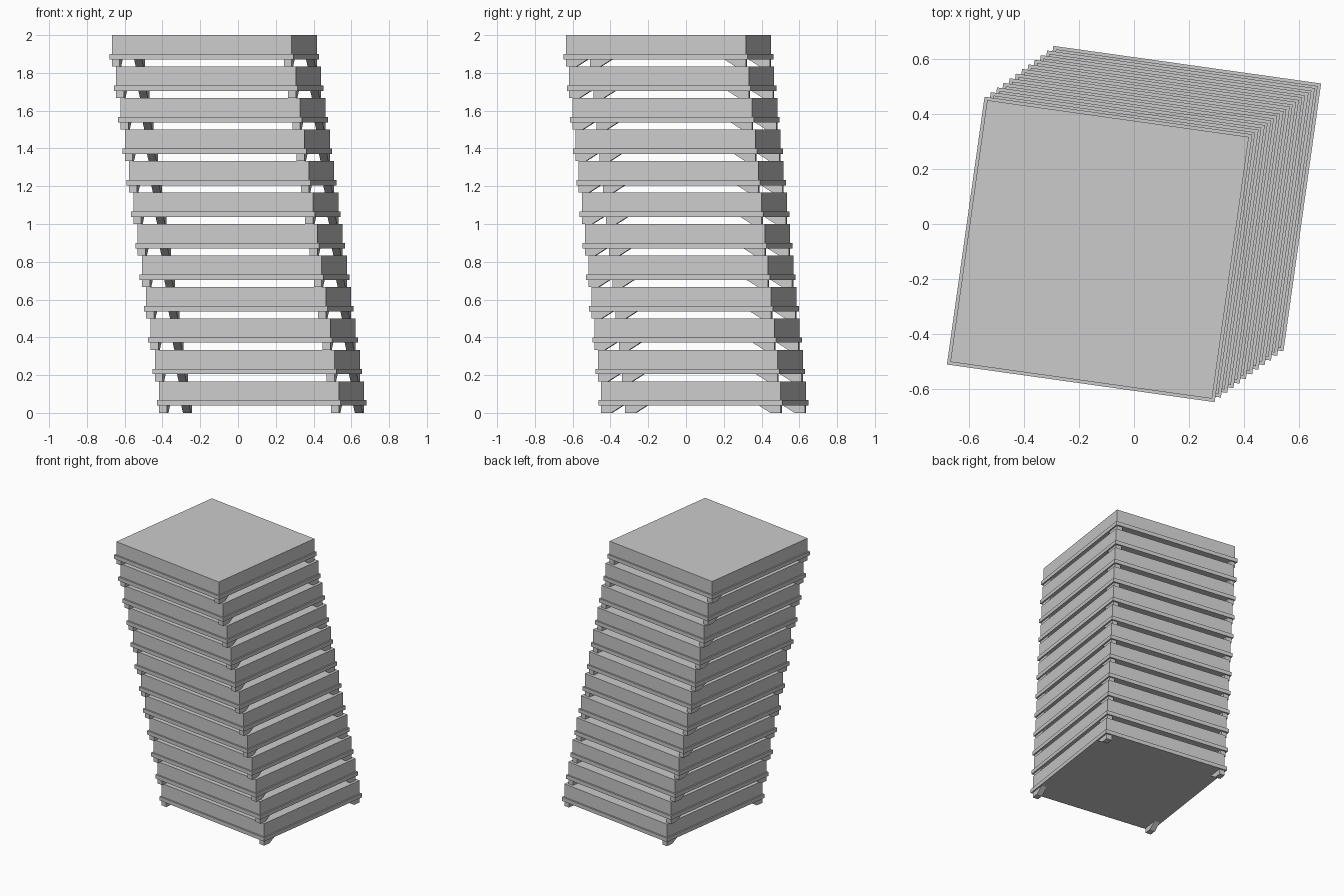
import bpy, bmesh
from math import radians
from mathutils import Matrix, Vector

if "Cube" in bpy.data.objects:
    bpy.data.objects.remove(bpy.data.objects["Cube"])

LEVELS, PITCH = 12, 2 / 12
TURN = Matrix.Rotation(radians(-8), 4, 'Z')
BODY, RIM = 0.961, 0.983            # side lengths
RIM_LOW, RIM_TOP = 0.038, 0.067


def make(name, bm, place):
    bmesh.ops.recalc_face_normals(bm, faces=bm.faces)
    mesh = bpy.data.meshes.new(name)
    bm.to_mesh(mesh)
    bm.free()
    obj = bpy.data.objects.new(name, mesh)
    obj.matrix_world = place
    bpy.context.collection.objects.link(obj)


def box(name, side, z0, z1, place):
    bm = bmesh.new()
    bmesh.ops.create_cube(bm, size=1, matrix=Matrix.Translation((0, 0, (z0 + z1) / 2))
                          @ Matrix.Diagonal((side, side, z1 - z0, 1)))
    make(name, bm, place)


def feet(name, place):
    # Four corner brackets, each with a sloped inner end
    bm = bmesh.new()
    h = BODY / 2
    profile = [(h, 0), (h, RIM_LOW), (h - 0.115, RIM_LOW), (h - 0.055, 0)]
    for sx in (-1, 1):
        for sy in (-1, 1):
            face = bm.faces.new([bm.verts.new((sx * h, sy * y, z)) for y, z in profile])
            out = bmesh.ops.extrude_face_region(bm, geom=[face], use_keep_orig=True)
            moved = [v for v in out['geom'] if isinstance(v, bmesh.types.BMVert)]
            bmesh.ops.translate(bm, verts=moved, vec=(-sx * 0.042, 0, 0))
    make(name, bm, place)


# Leaning stack of identical trays
for i in range(LEVELS):
    t = 1 - 2 * i / (LEVELS - 1)
    place = Matrix.Translation(Vector((0.125 * t, 0.0925 * t, i * PITCH))) @ TURN
    box(f"tray_body_{i + 1}", BODY, RIM_TOP, PITCH, place)
    box(f"tray_rim_{i + 1}", RIM, RIM_LOW, RIM_TOP, place)
    feet(f"tray_feet_{i + 1}", place)
